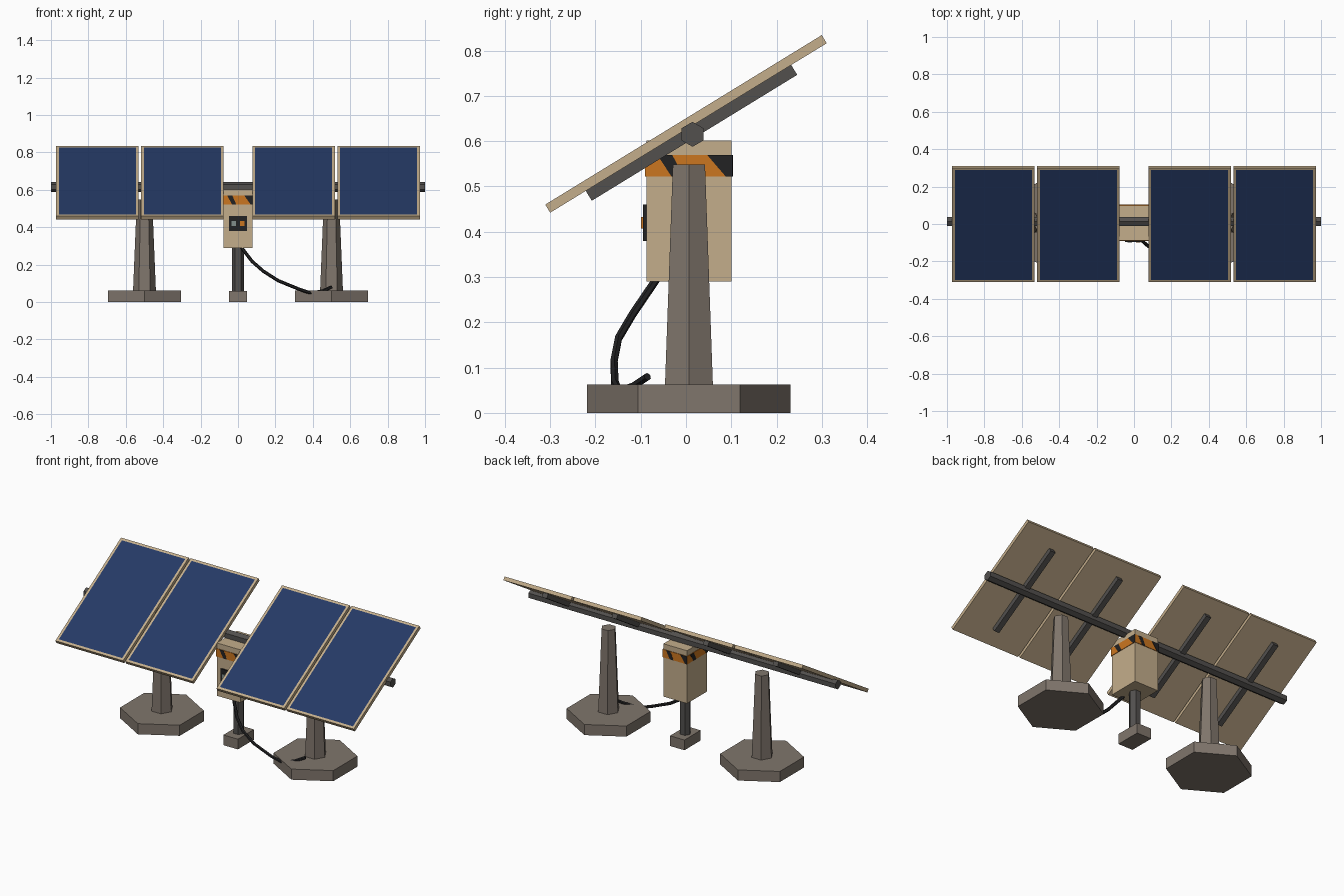
import bpy, bmesh, math
from mathutils import Matrix, Vector

if "Cube" in bpy.data.objects:
    bpy.data.objects.remove(bpy.data.objects["Cube"])

def mat(name, r, g, b):
    m = bpy.data.materials.new(name)
    m.diffuse_color = (r, g, b, 1)
    m.use_nodes = True
    m.node_tree.nodes["Principled BSDF"].inputs["Base Color"].default_value = m.diffuse_color
    return m

SAND = mat("sand_paint", .55, .42, .26)
BLUE = mat("solar_blue", .018, .042, .13)
STONE = mat("concrete", .215, .18, .15)
STEEL = mat("dark_steel", .085, .08, .076)
BLACK = mat("black", .016, .016, .017)
ORANGE = mat("orange", .60, .18, .014)
GREY = mat("screen_grey", .22, .27, .26)

def finish(name, bm, *mats, mx=None):
    bmesh.ops.recalc_face_normals(bm, faces=bm.faces)
    me = bpy.data.meshes.new(name)
    bm.to_mesh(me)
    bm.free()
    for m in mats:
        me.materials.append(m)
    ob = bpy.data.objects.new(name, me)
    if mx:
        ob.matrix_world = mx
    bpy.context.collection.objects.link(ob)
    return ob

def box_bm(lo, hi):
    bm = bmesh.new()
    lo, hi = Vector(lo), Vector(hi)
    bmesh.ops.create_cube(bm, size=1, matrix=Matrix.Translation((lo + hi) / 2)
                          @ Matrix.Diagonal((*(hi - lo), 1)))
    return bm

def box(name, lo, hi, m, mx=None):
    return finish(name, box_bm(lo, hi), m, mx=mx)

def prism(name, r0, r1, z0, z1, m, loc=(0, 0, 0), phase=0, rot=None, n=6):
    bm = bmesh.new()
    rings = []
    for r, z in ((r0, z0), (r1, z1)):
        rings.append([bm.verts.new((r * math.cos(phase + i * math.tau / n),
                                    r * math.sin(phase + i * math.tau / n), z)) for i in range(n)])
    a, b = rings
    bm.faces.new(a)
    bm.faces.new(b)
    for i in range(n):
        j = (i + 1) % n
        bm.faces.new((a[i], a[j], b[j], b[i]))
    mx = Matrix.Translation(loc)
    return finish(name, bm, m, mx=mx @ rot if rot else mx)

YC = .0065  # depth centre of posts and control box

# tilted panels with inset cells, and a rail behind each
tilt = Matrix.Translation((0, 0, .638)) @ Matrix.Rotation(math.radians(31.5), 4, 'X')
for i, x in enumerate((-.7515, -.2975, .2975, .7515)):
    bm = box_bm((x - .2205, -.358, -.0105), (x + .2205, .358, .0105))
    top = [f for f in bm.faces if f.calc_center_median().z > .01]
    bmesh.ops.inset_region(bm, faces=top, thickness=.02)
    top[0].material_index = 1
    finish(f"solar_panel_{i}", bm, SAND, BLUE, mx=tilt)
    box(f"panel_rail_{i}", (x - .016, -.266, -.036), (x + .016, .266, -.0105), STEEL, tilt)

# long hexagonal tube carrying the panels
prism("cross_tube", .0275, .0275, -1, 1, STEEL, (0, .0144, .615),
      rot=Matrix.Rotation(math.pi / 2, 4, 'Y'))

# two pedestals
for side, x in (("left", -.5), ("right", .5)):
    prism(side + "_base", .2246, .2246, 0, .0625, STONE, (x, YC, 0), math.pi / 6)
    prism(side + "_post", .061, .041, .0625, .548, STONE, (x, YC, 0))

# control box on its stand
box("stand_foot", (-.047, YC - .075, 0), (.047, YC + .075, .06), STONE)
prism("stand_post", .031, .031, .06, .295, STEEL, (0, YC, 0))
box("control_box", (-.077, -.087, .29), (.077, .1, .601), SAND)
box("warning_band", (-.08, -.09, .522), (.08, .103, .569), ORANGE)

# slanted warning stripes on the four sides of the band, as fractions of its width
stripes = (((.14, .31), (.30, .44)), ((.71, 1.0), (.92, 1.0)))
for k, (w, d) in enumerate(((.16, .0965), (.193, .08), (.16, .0965), (.193, .08))):
    turn = Matrix.Translation((0, YC, 0)) @ Matrix.Rotation(k * math.pi / 2, 4, 'Z')
    bm = bmesh.new()
    for (t0, t1), (b0, b1) in stripes:
        f = bm.faces.new([bm.verts.new(((s - .5) * w, -d, z)) for s, z in
                          ((t0, .569), (t1, .569), (b1, .522), (b0, .522))])
        ex = bmesh.ops.extrude_face_region(bm, geom=[f], use_keep_orig=True)
        bmesh.ops.translate(bm, vec=(0, -.001, 0),
                            verts=[v for v in ex["geom"] if isinstance(v, bmesh.types.BMVert)])
    finish(f"warning_stripes_{k}", bm, BLACK, mx=turn)

# control plate with screen and button
box("control_plate", (-.047, -.095, .38), (.047, -.087, .46), BLACK)
box("small_screen", (-.036, -.099, .407), (-.010, -.095, .433), GREY)
box("orange_button", (.010, -.099, .407), (.036, -.095, .433), ORANGE)

# cable from the box to the right base
path = ((.012, -.062, .30), (.075, -.118, .2175), (.135, -.149, .165), (.215, -.159, .114),
        (.33, -.157, .067), (.39, -.148, .048), (.45, -.118, .058), (.50, -.085, .08))
cu = bpy.data.curves.new("cable", 'CURVE')
cu.dimensions = '3D'
cu.bevel_depth = .009
cu.bevel_resolution = 1
cu.use_fill_caps = True
sp = cu.splines.new('POLY')
sp.points.add(len(path) - 1)
for p, co in zip(sp.points, path):
    p.co = (*co, 1)
sp.use_smooth = False
cu.materials.append(BLACK)
bpy.context.collection.objects.link(bpy.data.objects.new("cable", cu))
